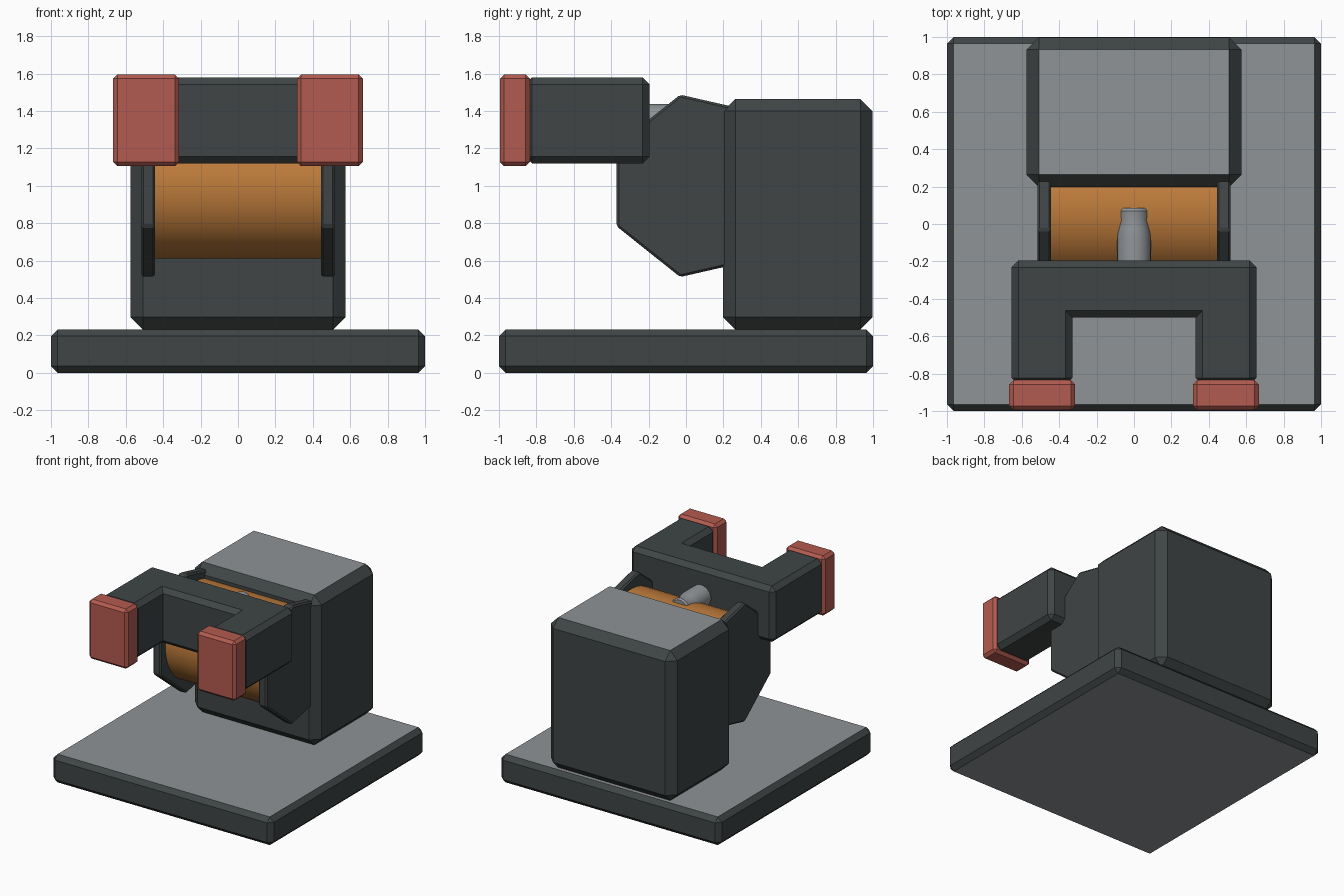
import bpy, bmesh, math

if "Cube" in bpy.data.objects:
    bpy.data.objects.remove(bpy.data.objects["Cube"])


def material(name, rgb):
    m = bpy.data.materials.new(name)
    m.diffuse_color = (*rgb, 1)
    m.use_nodes = True
    m.node_tree.nodes["Principled BSDF"].inputs["Base Color"].default_value = m.diffuse_color
    return m


DARK = material("dark_slate", (0.050, 0.059, 0.059))
GREY = material("mid_grey", (0.275, 0.293, 0.307))
RED = material("pad_red", (0.45, 0.105, 0.079))
ORANGE = material("drum_orange", (0.53, 0.205, 0.045))


def finish(bm, name, mats, bevel=0.0, smooth=False):
    """Chamfer the convex sharp edges and make an object."""
    bmesh.ops.recalc_face_normals(bm, faces=bm.faces)
    if bevel:
        edges = [e for e in bm.edges if e.is_convex and e.calc_face_angle(0) > 0.6]
        bmesh.ops.bevel(bm, geom=edges, offset=bevel, offset_type='OFFSET',
                        segments=1, profile=0.5, affect='EDGES')
    bm.normal_update()
    if len(mats) > 1:  # second colour on flat horizontal faces
        for f in bm.faces:
            f.material_index = int(abs(f.normal.z) > 0.99)
    me = bpy.data.meshes.new(name)
    bm.to_mesh(me)
    bm.free()
    for m in mats:
        me.materials.append(m)
    ob = bpy.data.objects.new(name, me)
    bpy.context.collection.objects.link(ob)
    if smooth:
        bpy.context.view_layer.objects.active = ob
        ob.select_set(True)
        bpy.ops.object.shade_smooth_by_angle(angle=math.radians(35))
        ob.select_set(False)
    return ob


def prism(name, points, shift, mats, bevel=0.0, smooth=False):
    """Extrude a closed outline of 3D points along the shift vector."""
    bm = bmesh.new()
    face = bm.faces.new([bm.verts.new(p) for p in points])
    out = bmesh.ops.extrude_face_region(bm, geom=[face], use_keep_orig=True)
    verts = [g for g in out["geom"] if isinstance(g, bmesh.types.BMVert)]
    bmesh.ops.translate(bm, verts=verts, vec=shift)
    return finish(bm, name, mats, bevel, smooth)


def box(name, x0, x1, y0, y1, z0, z1, mats, bevel):
    pts = [(x0, y0, z0), (x1, y0, z0), (x1, y1, z0), (x0, y1, z0)]
    return prism(name, pts, (0, 0, z1 - z0), mats, bevel)


def wheel(name, x0, x1, radius, sides, mats, bevel, smooth):
    """Polygonal disc around the drum axis, with a flat facing front."""
    pts = []
    for i in range(sides):
        a = math.pi + (i + 0.5) * math.tau / sides
        pts.append((x0, 0.08 + radius * math.cos(a), 1.0 + radius * math.sin(a)))
    return prism(name, pts, (x1 - x0, 0, 0), mats, bevel, smooth)


# Base slab and rear housing, with grey horizontal faces
box("base", -1, 1, -1, 1, 0, 0.232, [DARK, GREY], 0.036)
box("housing", -0.575, 0.575, 0.198, 0.998, 0.232, 1.465, [DARK, GREY], 0.066)

# Drum held between two seven-sided side plates
wheel("drum", -0.45, 0.45, 0.39, 48, [ORANGE], 0, True)
for side, x0 in (("left", -0.517), ("right", 0.443)):
    wheel("side_plate_" + side, x0, x0 + 0.074, 0.5, 7, [DARK], 0.012, False)

# U-shaped fork
outline = [(-0.655, -0.86), (-0.33, -0.86), (-0.33, -0.5), (0.33, -0.5),
           (0.33, -0.86), (0.655, -0.86), (0.655, -0.195), (-0.655, -0.195)]
prism("fork", [(x, y, 1.12) for x, y in outline], (0, 0, 0.46), [DARK], 0.037)

# Red pads on the fork tips
for side, x0 in (("left", -0.667), ("right", 0.315)):
    box("pad_" + side, x0, x0 + 0.352, -0.995, -0.835, 1.105, 1.595, [RED], 0.022)

# Turned pin joining the fork to the drum
bm = bmesh.new()
profile = [(-0.30, 0.09), (-0.06, 0.09), (-0.02, 0.084), (0.02, 0.077),
           (0.07, 0.082), (0.085, 0.072)]
rings = [[bm.verts.new((r * math.cos(a), y, 1.348 + r * math.sin(a)))
          for a in (k * math.tau / 24 for k in range(24))] for y, r in profile]
for a, b in zip(rings, rings[1:]):
    for k in range(24):
        j = (k + 1) % 24
        bm.faces.new((a[k], a[j], b[j], b[k]))
bm.faces.new(rings[0])
bm.faces.new(rings[-1])
finish(bm, "pin", [GREY], 0, True)
